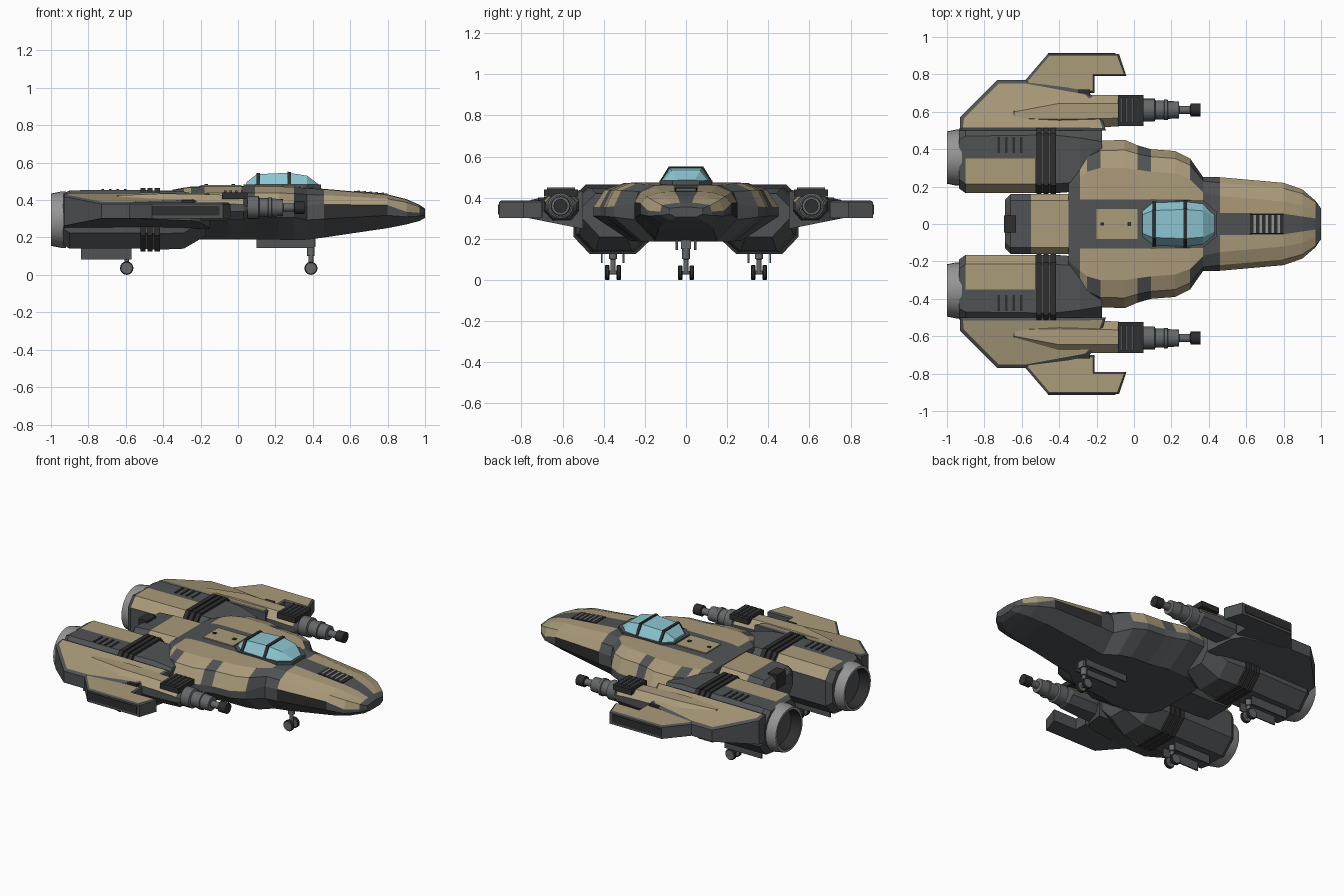
import bpy, bmesh, math
from mathutils import Matrix, Vector

if "Cube" in bpy.data.objects:
    bpy.data.objects.remove(bpy.data.objects["Cube"])


def material(name, rgb):
    m = bpy.data.materials.new(name)
    m.diffuse_color = (*rgb, 1)
    m.use_nodes = True
    m.node_tree.nodes["Principled BSDF"].inputs["Base Color"].default_value = m.diffuse_color
    return m


GREY, TAN, BLACK, METAL, GLASS, STEEL = range(6)
MATS = [material("hull grey", (.08, .086, .09)), material("tan paint", (.40, .325, .195)),
        material("black trim", (.028, .028, .028)), material("light metal", (.30, .30, .30)),
        material("blue glass", (.26, .56, .64)), material("gun steel", (.13, .137, .14))]


def finish(name, bm, mirror=False, smooth=False):
    bmesh.ops.recalc_face_normals(bm, faces=bm.faces)
    me = bpy.data.meshes.new(name)
    bm.to_mesh(me)
    bm.free()
    for m in MATS:
        me.materials.append(m)
    ob = bpy.data.objects.new(name, me)
    bpy.context.collection.objects.link(ob)
    if mirror:
        mod = ob.modifiers.new("mirror", 'MIRROR')
        mod.use_axis = (False, True, False)
    if smooth:
        bpy.context.view_layer.objects.active = ob
        ob.select_set(True)
        bpy.ops.object.shade_smooth_by_angle(angle=math.radians(40))
        ob.select_set(False)
    return ob


def loft(name, rings, rule, mirror=False, half=False):
    """Skin rings of (x, y, z); rule(x, j) gives the colour of strip j."""
    bm = bmesh.new()
    n = len(rings[0])
    if half:
        rings = [r + [(x, -y, z) for x, y, z in reversed(r)] for r in rings]
    vs = [[bm.verts.new(p) for p in r] for r in rings]
    total = len(vs[0])
    for a, b in zip(vs, vs[1:]):
        for j in range(total):
            k = (j + 1) % total
            f = bm.faces.new((a[j], a[k], b[k], b[j]))
            jj = 2 * n - 2 - j if half and j >= n else j
            f.material_index = rule((a[j].co.x + b[j].co.x) / 2, jj)
    for r in (vs[0], vs[-1]):
        bm.faces.new(r).material_index = rule(r[0].co.x, -1)
    return finish(name, bm, mirror)


def boxes(name, specs, col, mirror=False):
    """Boxes given as (x0, x1, y0, y1, z0, z1)."""
    bm = bmesh.new()
    for x0, x1, y0, y1, z0, z1 in specs:
        m = Matrix.Translation(((x0 + x1) / 2, (y0 + y1) / 2, (z0 + z1) / 2)) @ \
            Matrix.Diagonal((x1 - x0, y1 - y0, z1 - z0, 1))
        bmesh.ops.create_cube(bm, size=1, matrix=m)
    for f in bm.faces:
        f.material_index = col
    return finish(name, bm, mirror)


def lathe(name, profile, centre, axis, col, mirror=False, seg=20):
    """Spin (offset, radius) pairs about a line along axis 'x', 'y' or 'z'."""
    bm = bmesh.new()
    rot = {'x': Matrix.Rotation(math.pi / 2, 3, 'Y'), 'y': Matrix.Rotation(-math.pi / 2, 3, 'X'),
           'z': Matrix.Identity(3)}[axis]
    vs = [[bm.verts.new(rot @ Vector((r * math.cos(t), r * math.sin(t), o)) + Vector(centre))
           for t in (2 * math.pi * k / seg for k in range(seg))] for o, r in profile]
    for i in range(len(vs) - 1):
        for j in range(seg):
            k = (j + 1) % seg
            f = bm.faces.new((vs[i][j], vs[i][k], vs[i + 1][k], vs[i + 1][j]))
            f.material_index = col(i) if callable(col) else col
    for r, i in ((vs[0], 0), (vs[-1], len(vs) - 1)):
        bm.faces.new(r).material_index = col(i) if callable(col) else col
    return finish(name, bm, mirror, True)


# Fuselage: x, half width, bottom, top, top half width, centre strip, side fractions
HULL = [(-.35, .28, .21, .455, .2, .13, .42, .58), (-.29, .36, .19, .466, .25, .13, .42, .58),
        (-.25, .40, .19, .472, .28, .13, .42, .58), (-.18, .445, .19, .475, .3, .13, .42, .58),
        (-.05, .45, .19, .475, .3, .13, .42, .58), (.02, .42, .19, .475, .29, .13, .42, .58),
        (.09, .40, .19, .475, .28, .13, .42, .58), (.22, .39, .188, .475, .27, .13, .42, .58),
        (.30, .35, .186, .472, .24, .13, .42, .6), (.37, .25, .188, .466, .17, .10, .38, .66),
        (.46, .25, .2, .46, .15, .06, .38, .68), (.8, .22, .25, .43, .12, .055, .38, .68),
        (.9, .185, .27, .405, .10, .04, .3, .5), (.97, .125, .288, .375, .07, .03, .3, .5),
        (1.0, .08, .305, .355, .045, .015, .3, .5)]


def hull_ring(x, w, zb, zt, wt, c, f1, f2):
    h = zt - zb
    return [(x, w * .6, zb), (x, w, zb + f1 * h), (x, w, zb + f2 * h),
            (x, (w + wt) / 2 + .02, zb + .87 * h), (x, wt, zt - .003), (x, c, zt)]


def hull_colour(x, j):
    if .46 < x < .8 and j == 1:
        return BLACK
    if j not in (2, 3, 4) or x < -.3 or .37 < x < .46 or x > .985:
        return GREY
    notch = -.25 < x < -.18 or .02 < x < .09 or .30 < x < .37
    return GREY if notch and j < 4 else TAN


loft("fuselage", [hull_ring(*s) for s in HULL], hull_colour, half=True)

# Tail block with painted top
TAIL = [(-.69, .13, .26, .41), (-.66, .16, .23, .44), (-.55, .16, .22, .448), (-.34, .16, .22, .452)]
loft("tail", [[(x, w * .6, zb), (x, w, zb + .07), (x, w, zt - .04), (x, w - .035, zt), (x, .05, zt)]
              for x, w, zb, zt in TAIL],
     lambda x, j: TAN if -.55 < x < -.34 and j in (2, 3, 4) else GREY, half=True)
boxes("tail_hatch", [(-.695, -.63, -.045, .045, .36, .455)], BLACK)
boxes("spine_panel", [(-.2, .02, -.08, .08, .47, .481)], TAN)
boxes("spine_latch", [(-.18, -.16, -.008, .008, .475, .486), (-.035, -.015, -.01, .01, .475, .486)], BLACK)


# Nose vent, lying on the sloping nose top
def nose_z(x):
    return .46 - .088 * (x - .46)


loft("nose_vent", [[(x, .054, nose_z(x) - .01), (x, .052, nose_z(x) + .004)] for x in (.62, .8)],
     lambda x, j: BLACK, half=True)
boxes("nose_vent_bars", [(x, x + .012, -.048, .048, nose_z(x) - .01, nose_z(x) + .008)
                         for x in (.64, .672, .704, .736, .768)], METAL)

# Cockpit glass, frame hoops and sill
CANOPY = [(.045, .07, .05, .495), (.10, .115, .072, .538), (.27, .122, .078, .546),
          (.37, .11, .07, .53), (.43, .06, .04, .485)]


def canopy_ring(x, g=0):
    for a, b in zip(CANOPY, CANOPY[1:]):
        if a[0] <= x <= b[0]:
            t = (x - a[0]) / (b[0] - a[0])
            w, wt, zt = (a[k] + (b[k] - a[k]) * t for k in (1, 2, 3))
    return [(x, w + g, .45), (x, w + g, .48), (x, wt + g, zt + g)]


loft("canopy", [canopy_ring(s[0]) for s in CANOPY], lambda x, j: GLASS, half=True)
for i, x in enumerate((.10, .265)):
    loft(f"canopy_hoop_{i}", [canopy_ring(x, .006), canopy_ring(x + .018, .006)],
         lambda x, j: BLACK, half=True)
loft("canopy_sill", [[(x, w, .45), (x, w, .483)] for x, w in
                     ((.03, .08), (.09, .13), (.37, .126), (.445, .065))], lambda x, j: GREY, half=True)

# Engines: x, inner y, outer y, bottom, top
ENGINE = [(-.935, .19, .51, .16, .435), (-.9, .165, .53, .14, .452), (-.53, .165, .535, .14, .455),
          (-.42, .165, .535, .135, .45), (-.29, .175, .52, .14, .445), (-.17, .2, .5, .21, .42)]


def engine_ring(x, y0, y1, zb, zt):
    return [(x, y0 + .09, zb), (x, y1 - .08, zb), (x, y1, zb + .085), (x, y1, zt - .06),
            (x, y1 - .06, zt), (x, .35, zt), (x, y0 + .05, zt), (x, y0, zt - .06), (x, y0, zb + .085)]


loft("engine", [engine_ring(*s) for s in ENGINE],
     lambda x, j: TAN if -.9 < x < -.53 and j in (5, 6) else GREY, True)
for i in range(3):
    x = -.522 + i * .038
    loft(f"engine_rib_{i}", [engine_ring(x + d, .155, .547, .125, .464) for d in (0, .028)],
         lambda x, j: BLACK, True)
boxes("engine_slots", [(x, x + .014, .38, .465, .44, .458) for x in (-.73, -.69, -.65, -.61)], BLACK, True)
lathe("engine_nozzle", [(0, .15), (-.03, .15), (-.08, .14), (-.08, .125), (.0, .11), (.002, .03)],
      (-.92, .355, .295), 'x', lambda i: METAL if i < 3 else BLACK, True, 28)


# Wings: flat plan outlines with a painted inset top
def wing(name, outline, slope, border):
    bm = bmesh.new()
    lift = [max(0, .77 - y) * slope for x, y in outline]
    top = [bm.verts.new((x, y, .378 + d)) for (x, y), d in zip(outline, lift)]
    low = [bm.verts.new((x, y, .302 - d)) for (x, y), d in zip(outline, lift)]
    cap = bm.faces.new(top)
    bm.faces.new(low)
    for i in range(len(top)):
        k = (i + 1) % len(top)
        bm.faces.new((top[i], top[k], low[k], low[i]))
    bmesh.ops.recalc_face_normals(bm, faces=bm.faces)
    bmesh.ops.inset_region(bm, faces=[cap], thickness=border, depth=.008)
    cap.material_index = TAN
    return finish(name, bm, True)


wing("wing_root", [(-.93, .5), (-.93, .57), (-.73, .77), (-.57, .77), (-.25, .71), (-.2, .66), (-.15, .5)],
     .2, .022)
wing("wing_tip", [(-.6, .70), (-.58, .77), (-.46, .91), (-.08, .91), (-.04, .79), (-.21, .79), (-.21, .70)],
     0, .014)
boxes("wing_tip_panel", [(-.46, -.1, .90, .914, .318, .368)], BLACK, True)
boxes("wing_joint", [(-.3, -.235, .66, .72, .33, .40)], BLACK, True)

# Gun pods: x, inner y, outer y, bottom, top
POD = [(-.67, .53, .62, .33, .41), (-.64, .52, .645, .31, .425), (-.4, .515, .69, .29, .435),
       (-.12, .52, .69, .29, .43), (.03, .53, .685, .295, .42), (.055, .55, .67, .31, .405)]
loft("gun_pod", [[(x, a + .04, zb), (x, b - .04, zb), (x, b, zb + .045), (x, b, zt - .045),
                  (x, b - .045, zt), (x, a + .045, zt), (x, a, zt - .045), (x, a, zb + .045)]
                 for x, a, b, zb, zt in POD],
     lambda x, j: TAN if -.64 < x < .03 and j in (3, 4, 5) else GREY, True)
boxes("pod_vent", [(-.085, .05, .525, .69, .405, .44)], BLACK, True)
boxes("pod_vent_fins", [(x, x + .013, .54, .675, .43, .45) for x in (-.075, -.045, -.015, .015)], GREY, True)
lathe("cannon", [(0, .062), (.06, .062), (.065, .05), (.11, .05), (.112, .055), (.13, .055), (.132, .048),
                 (.19, .045), (.192, .022), (.25, .022), (.252, .034), (.305, .034)],
      (.05, .61, .36), 'x', lambda i: BLACK if i > 8 else STEEL, True, 16)


# Landing gear
def gear(name, x, y, r, top, mirror):
    lathe(name + "_strut", [(r, .013), (.1, .013), (.102, .02), (top, .02)], (x, y, 0), 'z', STEEL, mirror, 10)
    lathe(name + "_axle", [(-.035, .01), (.035, .01)], (x, y, r), 'y', STEEL, mirror, 10)
    for side in (-1, 1):
        lathe(f"{name}_wheel_{side + 1}", [(-.012, r * .5), (-.012, r * .85), (-.007, r), (.007, r),
                                         (.012, r * .85), (.012, r * .5)],
              (x, y + side * .028, r), 'y', lambda i: STEEL if i in (0, 4, 5) else BLACK, mirror, 16)


gear("nose_gear", .39, 0, .035, .2, False)
gear("main_gear", -.595, .355, .036, .16, True)
boxes("nose_gear_doors", [(.1, .41, .04, .05, .145, .2)], GREY, True)
boxes("nose_gear_brace", [(.36, .415, -.025, .025, .15, .2)], STEEL)
boxes("main_gear_doors", [(-.84, -.57, .3, .308, .083, .15), (-.84, -.57, .405, .413, .083, .15)], GREY, True)
